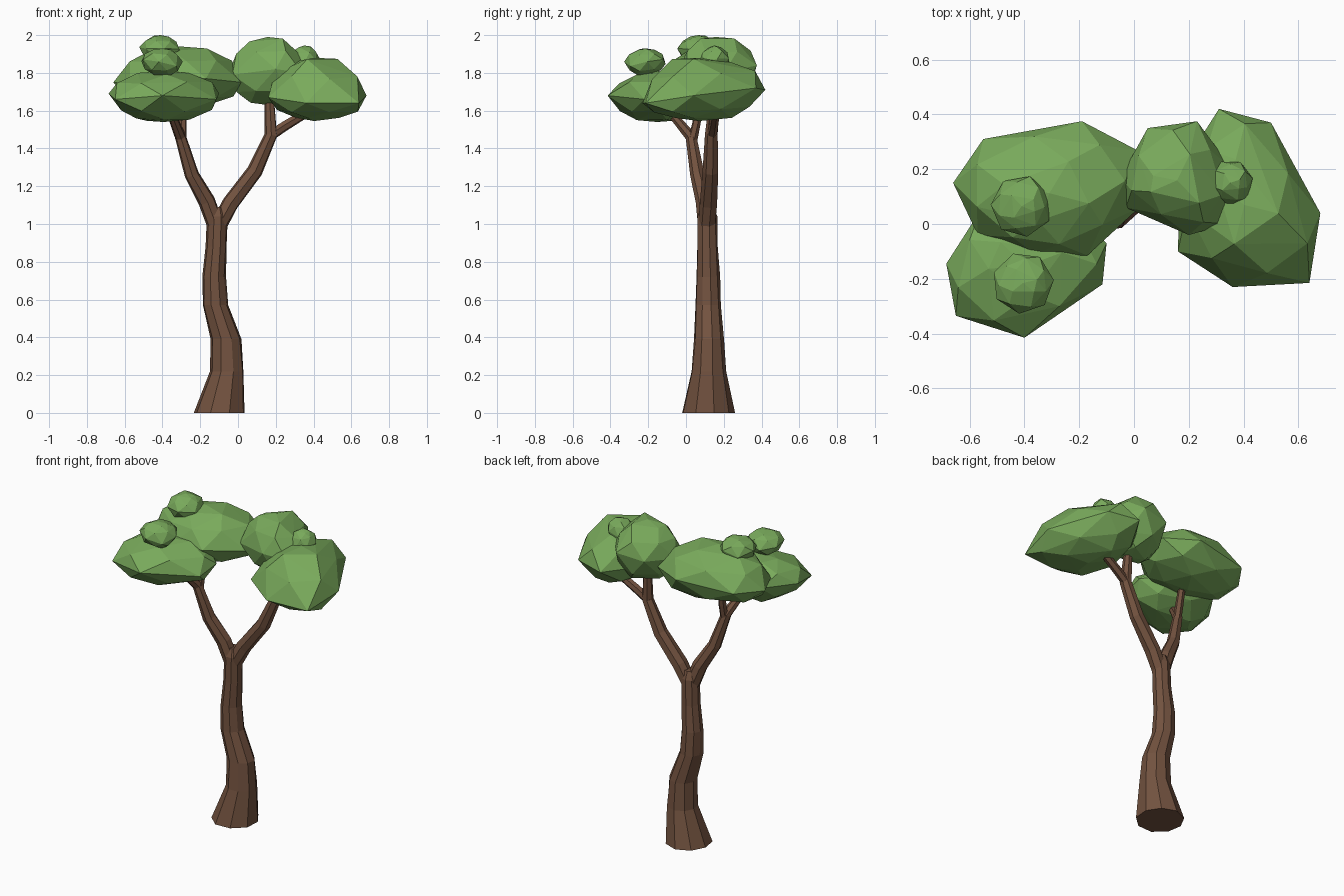
import bpy, bmesh, math, random
from mathutils import Vector

cube = bpy.data.objects.get("Cube")
if cube:
    bpy.data.objects.remove(cube, do_unlink=True)
random.seed(4)


def material(name, rgb):
    m = bpy.data.materials.new(name)
    m.use_nodes = True
    m.diffuse_color = (*rgb, 1)
    bsdf = m.node_tree.nodes["Principled BSDF"]
    bsdf.inputs["Base Color"].default_value = (*rgb, 1)
    bsdf.inputs["Roughness"].default_value = 0.9
    return m


bark = material("bark brown", (0.17, 0.085, 0.05))
leaf = material("leaf green", (0.19, 0.40, 0.105))


def finish(name, bm, mat):
    bmesh.ops.recalc_face_normals(bm, faces=bm.faces)
    me = bpy.data.meshes.new(name)
    bm.to_mesh(me)
    bm.free()
    me.materials.append(mat)
    ob = bpy.data.objects.new(name, me)
    bpy.context.collection.objects.link(ob)
    return ob


def limb(name, path, sides, level=False):
    """Faceted tube along (x, y, z, radius) stations."""
    bm = bmesh.new()
    rings = []
    pts = [Vector(p[:3]) for p in path]
    for i, p in enumerate(pts):
        tangent = pts[min(i + 1, len(pts) - 1)] - pts[max(i - 1, 0)]
        if level:
            tangent = Vector((0, 0, 1))
        u = Vector((0, 1, 0)).cross(tangent).normalized()
        v = tangent.normalized().cross(u)
        ring = []
        for k in range(sides):
            a = math.tau * (k + 0.3) / sides
            r = path[i][3] * random.uniform(0.96, 1.06)
            ring.append(bm.verts.new(p + (u * math.cos(a) + v * math.sin(a)) * r))
        rings.append(ring)
    for lo, hi in zip(rings, rings[1:]):
        for k in range(sides):
            n = (k + 1) % sides
            bm.faces.new((lo[k], lo[n], hi[n], hi[k]))
    bm.faces.new(rings[0])
    bm.faces.new(rings[-1])
    return finish(name, bm, bark)


def clump(name, outline, bottom, top, peak=(0, 0)):
    """Faceted leaf mass: widest at the outline, closing in rings above and below."""
    bm = bmesh.new()
    pts = [Vector(p) for p in outline]
    mid = sum(pts, Vector()) / len(pts)
    for p in pts:
        bm.verts.new(p)
    n = len(pts)
    for end, shift in ((top, Vector((*peak, 0))), (bottom, Vector())):
        for scale, rise, step in ((0.86, 0.56, 1), (0.48, 0.92, 2)):
            for k in range(0, n, step):
                edge = pts[k].lerp(pts[(k + 1) % n], 0.5 if step == 1 else 0.15)
                q = mid.lerp(edge, scale * random.uniform(0.94, 1.06)) + shift * rise
                q.z += (end - q.z) * rise * random.uniform(0.93, 1.06)
                bm.verts.new(q)
        bm.verts.new((mid.x + shift.x, mid.y + shift.y, end))
    hull = bmesh.ops.convex_hull(bm, input=bm.verts)
    inside = {g for g in hull["geom_interior"] + hull["geom_unused"]
              if isinstance(g, bmesh.types.BMVert)}
    bmesh.ops.delete(bm, geom=list(inside), context="VERTS")
    return finish(name, bm, leaf)


def tuft(name, center, radius, height, turn):
    """Small rounded clump."""
    x, y, z = center
    ring = [(x + radius * math.cos(turn + k * math.tau / 7),
             y + radius * math.sin(turn + k * math.tau / 7),
             z + random.uniform(-0.02, 0.02)) for k in range(7)]
    return clump(name, ring, z - height, z + height)


# Trunk
limb("trunk", [(-0.10, 0.12, 0, 0.14), (-0.06, 0.122, 0.22, 0.092),
               (-0.063, 0.122, 0.39, 0.08), (-0.12, 0.118, 0.57, 0.068),
               (-0.127, 0.116, 0.72, 0.062), (-0.115, 0.114, 0.88, 0.056),
               (-0.11, 0.112, 1.04, 0.054), (-0.11, 0.112, 1.09, 0.035)], 9, True)

# Main branches and their twigs
limb("left_branch", [(-0.12, 0.11, 1.0, 0.045), (-0.165, 0.095, 1.12, 0.044),
                     (-0.245, 0.06, 1.26, 0.039), (-0.305, 0.028, 1.46, 0.03),
                     (-0.36, -0.09, 1.60, 0.022)], 7)
limb("left_twig", [(-0.295, 0.03, 1.42, 0.025), (-0.295, 0.055, 1.53, 0.023),
                   (-0.30, 0.08, 1.68, 0.02)], 6)
limb("right_branch", [(-0.10, 0.11, 1.0, 0.045), (-0.04, 0.12, 1.11, 0.046),
                      (0.09, 0.13, 1.28, 0.042), (0.175, 0.135, 1.47, 0.034),
                      (0.165, 0.15, 1.70, 0.023)], 7)
limb("right_twig", [(0.16, 0.135, 1.46, 0.027), (0.25, 0.145, 1.52, 0.026),
                    (0.40, 0.16, 1.61, 0.022)], 6)

# Large leaf masses
clump("front_left_foliage",
      [(-0.685, -0.145, 1.69), (-0.65, -0.335, 1.66), (-0.40, -0.415, 1.68),
       (-0.115, -0.22, 1.66), (-0.10, -0.07, 1.69), (-0.25, 0.06, 1.70),
       (-0.56, 0.05, 1.70)], 1.54, 1.81)
clump("back_left_foliage",
      [(-0.66, 0.15, 1.75), (-0.55, 0.31, 1.76), (-0.19, 0.375, 1.78),
       (0.01, 0.27, 1.77), (0.02, 0.06, 1.75), (-0.17, -0.115, 1.77),
       (-0.36, -0.11, 1.78), (-0.57, -0.04, 1.74)], 1.61, 1.94)
clump("inner_right_foliage",
      [(-0.05, 0.17, 1.80), (0.05, 0.35, 1.82), (0.23, 0.375, 1.84),
       (0.36, 0.20, 1.80), (0.34, 0.0, 1.80), (0.20, -0.04, 1.82),
       (-0.03, 0.06, 1.79)], 1.63, 1.99)
clump("outer_right_foliage",
      [(0.31, 0.42, 1.71), (0.50, 0.37, 1.72), (0.68, 0.04, 1.68),
       (0.64, -0.215, 1.64), (0.36, -0.23, 1.64), (0.16, -0.10, 1.67),
       (0.17, 0.20, 1.70)], 1.545, 1.88)

# Small tufts on top
tuft("back_left_tuft", (-0.41, 0.065, 1.92), 0.113, 0.08, 0.4)
tuft("front_left_tuft", (-0.405, -0.215, 1.855), 0.113, 0.075, 0.1)
tuft("right_tuft", (0.35, 0.15, 1.865), 0.085, 0.08, 0.2)
